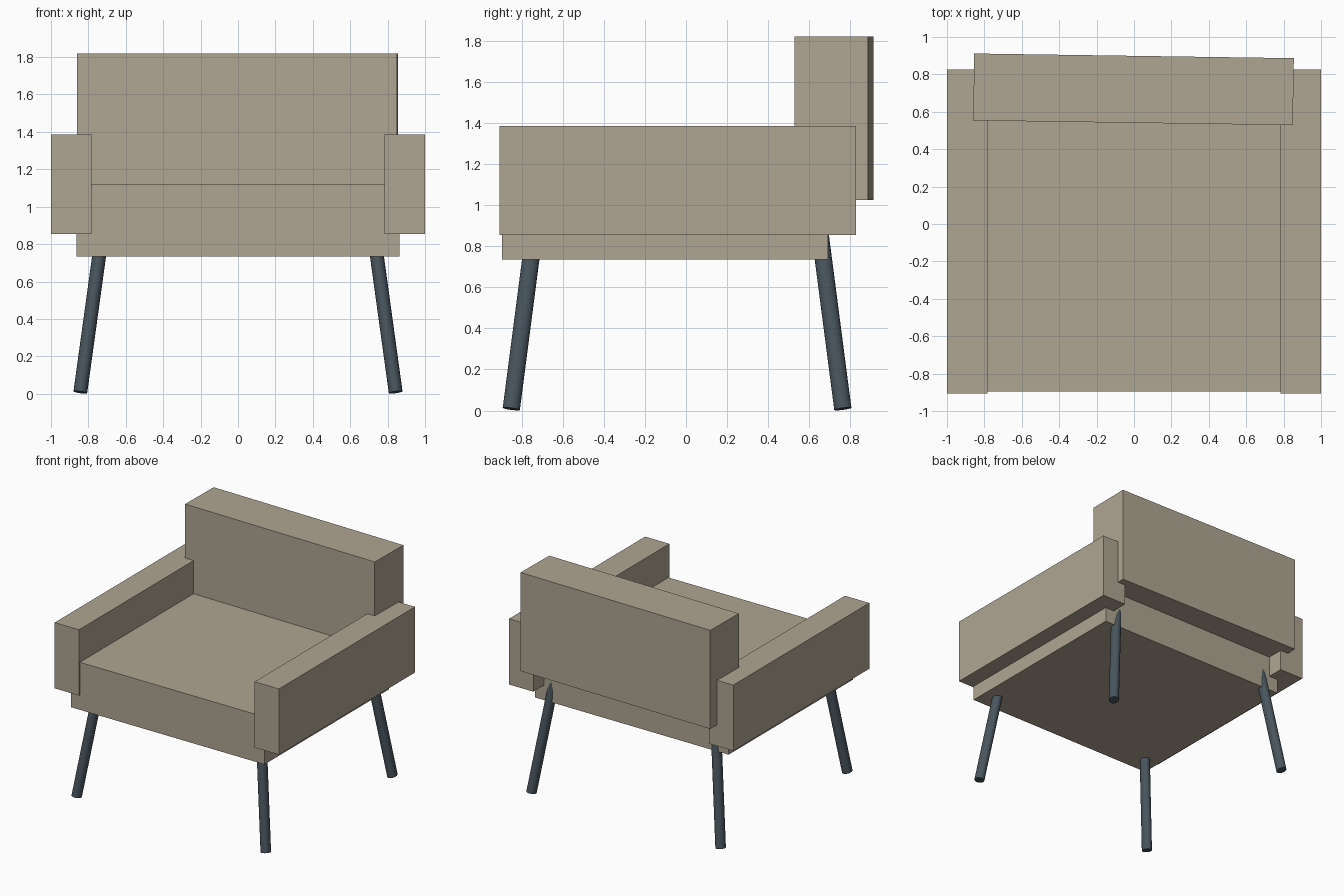
import bpy
from mathutils import Vector

if "Cube" in bpy.data.objects:
    bpy.data.objects.remove(bpy.data.objects["Cube"])


def material(name, color):
    mat = bpy.data.materials.new(name)
    mat.diffuse_color = (*color, 1)
    mat.use_nodes = True
    mat.node_tree.nodes["Principled BSDF"].inputs["Base Color"].default_value = mat.diffuse_color
    return mat


fabric = material("beige_fabric", (0.43, 0.38, 0.29))
metal = material("dark_metal", (0.065, 0.09, 0.11))


def box(name, lo, hi, angle=0.0):
    lo, hi = Vector(lo), Vector(hi)
    bpy.ops.mesh.primitive_cube_add(size=1, location=(lo + hi) / 2, rotation=(0, 0, angle))
    obj = bpy.context.object
    obj.name = name
    obj.scale = hi - lo
    obj.data.materials.append(fabric)


def leg(name, bottom, top):
    bottom, top = Vector(bottom), Vector(top)
    axis = top - bottom
    bpy.ops.mesh.primitive_cylinder_add(vertices=32, radius=1, depth=1, location=(bottom + top) / 2)
    obj = bpy.context.object
    obj.name = name
    obj.scale = (0.037, 0.042, axis.length)
    obj.rotation_euler = Vector((0, 0, 1)).rotation_difference(axis).to_euler()
    obj.data.materials.append(metal)
    bpy.ops.object.shade_smooth_by_angle()


# Seat block
box("seat", (-0.863, -0.895, 0.735), (0.863, 0.69, 1.118))

# Backrest, turned very slightly about the vertical
box("backrest", (-0.857, 0.541, 1.025), (0.852, 0.899, 1.82), -0.0146)

# Armrests and splayed legs, mirrored left and right
for side, s in (("left", -1), ("right", 1)):
    inner, outer = 0.783 * s, 1.0 * s
    box(side + "_armrest", (min(inner, outer), -0.907, 0.855), (max(inner, outer), 0.826, 1.385))
    leg(side + "_front_leg", (0.843 * s, -0.85, 0.008), (0.72 * s, -0.734, 0.9))
    leg(side + "_rear_leg", (0.843 * s, 0.763, 0.008), (0.72 * s, 0.647, 0.9))
